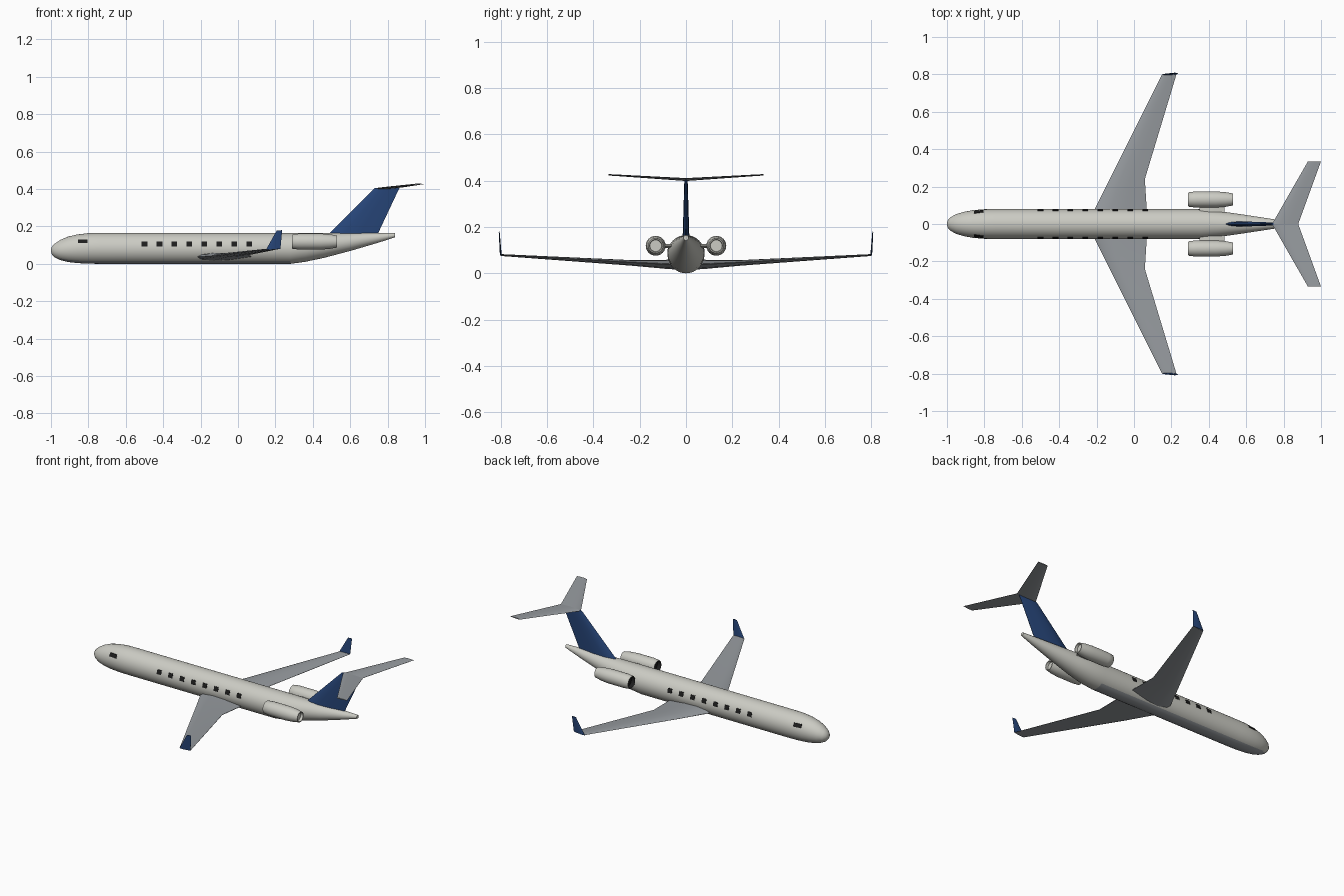
import bpy, bmesh, math
from mathutils import Vector

if "Cube" in bpy.data.objects:
    bpy.data.objects.remove(bpy.data.objects["Cube"])


def material(name, rgb):
    m = bpy.data.materials.new(name)
    m.diffuse_color = (*rgb, 1)
    m.use_nodes = True
    m.node_tree.nodes["Principled BSDF"].inputs["Base Color"].default_value = m.diffuse_color
    return m


CREAM = material("warm white", (0.60, 0.60, 0.55))
GREY = material("wing grey", (0.31, 0.33, 0.35))
NAVY = material("navy", (0.02, 0.06, 0.19))
BLACK = material("black", (0.012, 0.012, 0.012))


def build(name, rings, mats, smooth=None, rule=None):
    """Skin a list of equal-length rings and cap both ends."""
    bm = bmesh.new()
    vs = [[bm.verts.new(p) for p in r] for r in rings]
    n = len(vs[0])
    for a, b in zip(vs, vs[1:]):
        for i in range(n):
            bm.faces.new((a[i], a[(i + 1) % n], b[(i + 1) % n], b[i]))
    bm.faces.new(vs[0][::-1])
    bm.faces.new(vs[-1])
    bmesh.ops.recalc_face_normals(bm, faces=bm.faces)
    if rule:
        for f in bm.faces:
            f.material_index = rule(f)
    me = bpy.data.meshes.new(name)
    bm.to_mesh(me)
    bm.free()
    for m in mats:
        me.materials.append(m)
    ob = bpy.data.objects.new(name, me)
    bpy.context.collection.objects.link(ob)
    if smooth:
        bpy.ops.object.select_all(action='DESELECT')
        ob.select_set(True)
        bpy.context.view_layer.objects.active = ob
        bpy.ops.object.shade_smooth_by_angle(angle=math.radians(smooth))
    return ob


def oval(x, y, z, ry, rz, n=32):
    return [(x, y + ry * math.cos(2 * math.pi * i / n), z + rz * math.sin(2 * math.pi * i / n))
            for i in range(n)]


# Airfoil: fraction of chord, fraction of half thickness
FOIL = [(0, 0), (0.08, 0.6), (0.3, 1), (0.6, 0.8), (1, 0.08),
        (1, -0.08), (0.6, -0.8), (0.3, -1), (0.08, -0.6)]


def foil(le, te, half, up):
    le, te, up = Vector(le), Vector(te), Vector(up)
    return [le.lerp(te, t) + up * half * h for t, h in FOIL]


# Fuselage: x, half width, bottom, top
STATIONS = [(-1.0, 0.006, 0.064, 0.076), (-0.995, 0.022, 0.05, 0.092), (-0.98, 0.037, 0.034, 0.108),
            (-0.95, 0.053, 0.02, 0.128), (-0.91, 0.065, 0.01, 0.145), (-0.86, 0.074, 0.004, 0.157),
            (-0.80, 0.079, 0.001, 0.164), (-0.74, 0.08, 0, 0.165), (0.28, 0.08, 0, 0.165),
            (0.36, 0.079, 0.011, 0.165), (0.46, 0.068, 0.032, 0.165), (0.60, 0.048, 0.069, 0.165),
            (0.75, 0.025, 0.113, 0.165), (0.84, 0.011, 0.142, 0.164)]
build("fuselage", [oval(x, 0, (b + t) / 2, w, (t - b) / 2) for x, w, b, t in STATIONS],
      [CREAM, GREY], 40,
      lambda f: int(f.normal.z < -0.8 and f.calc_center_median().x < 0.28))


def hull(x, z):
    """Half width of the hull at a given place."""
    for a, b in zip(STATIONS, STATIONS[1:]):
        if a[0] <= x <= b[0]:
            k = (x - a[0]) / (b[0] - a[0])
            w, lo, hi = (a[j] + k * (b[j] - a[j]) for j in (1, 2, 3))
            s = (z - (lo + hi) / 2) / ((hi - lo) / 2)
            return w * math.sqrt(max(0, 1 - s * s))


def window(name, x, z, w, h, s):
    """Thin plate following the hull."""
    rings = []
    for i in range(5):
        zz = z - h / 2 + h * i / 4
        rings.append([(xx, s * (hull(xx, zz) + d), zz)
                      for xx, d in ((x - w / 2, -0.003), (x + w / 2, -0.003),
                                    (x + w / 2, 0.002), (x - w / 2, 0.002))])
    build(name, rings, [BLACK])


for s, side in ((-1, "right"), (1, "left")):
    # Cabin and cockpit windows
    for i in range(8):
        window(f"{side}_cabin_window_{i + 1}", -0.5 + 0.08 * i, 0.107, 0.03, 0.026, s)
    window(f"{side}_cockpit_window", -0.83, 0.121, 0.052, 0.02, s)

    # Swept wing with a kinked trailing edge
    build(f"{side}_wing", [foil((-0.25, 0, 0.036), (0.072, 0, 0.036), 0.022, (0, 0, 1)),
                           foil((-0.21, s * 0.08, 0.038), (0.068, s * 0.08, 0.04), 0.02, (0, 0, 1)),
                           foil((-0.13, s * 0.24, 0.044), (0.058, s * 0.24, 0.048), 0.012, (0, 0, 1)),
                           foil((0.15, s * 0.8, 0.078), (0.227, s * 0.8, 0.081), 0.004, (0, 0, 1))],
          [GREY], 25)
    # Winglet
    build(f"{side}_winglet", [foil((0.15, s * 0.8, 0.076), (0.227, s * 0.8, 0.08), 0.004, (0, s, 0)),
                              foil((0.207, s * 0.807, 0.178), (0.236, s * 0.807, 0.18), 0.002, (0, s, 0))],
          [NAVY], 25)
    # Tailplane
    build(f"{side}_tailplane", [foil((0.738, 0, 0.403), (0.878, 0, 0.409), 0.006, (0, 0, 1)),
                                foil((0.93, s * 0.335, 0.425), (1.0, s * 0.335, 0.427), 0.003, (0, 0, 1))],
          [GREY], 25)

    # Engine: outer shell, rolled into a recessed intake and nozzle
    shape = [(0.315, 0.033), (0.29, 0.036), (0.293, 0.039), (0.33, 0.043), (0.44, 0.043),
             (0.49, 0.039), (0.53, 0.032), (0.53, 0.027), (0.515, 0.025)]
    build(f"{side}_engine", [oval(x, s * 0.131, 0.119, r, r, 24) for x, r in shape],
          [CREAM, BLACK], 40, lambda f: int(f.calc_center_median().x > 0.3
                                            and f.normal.x < -0.9
                                            or f.calc_center_median().x < 0.316
                                            and (f.calc_center_median().yz
                                                 - Vector((s * 0.131, 0.119))).dot(f.normal.yz) < 0))
    # Pylon
    build(f"{side}_pylon", [foil((0.35, s * y, 0.118), (0.485, s * y, 0.118), 0.009, (0, 0, 1))
                            for y in (0.03, 0.11)], [CREAM], 25)

# Fin
build("fin", [foil((0.465, 0, 0.14), (0.738, 0, 0.14), 0.015, (0, 1, 0)),
              foil((0.73, 0, 0.405), (0.865, 0, 0.41), 0.007, (0, 1, 0))], [NAVY], 25)
